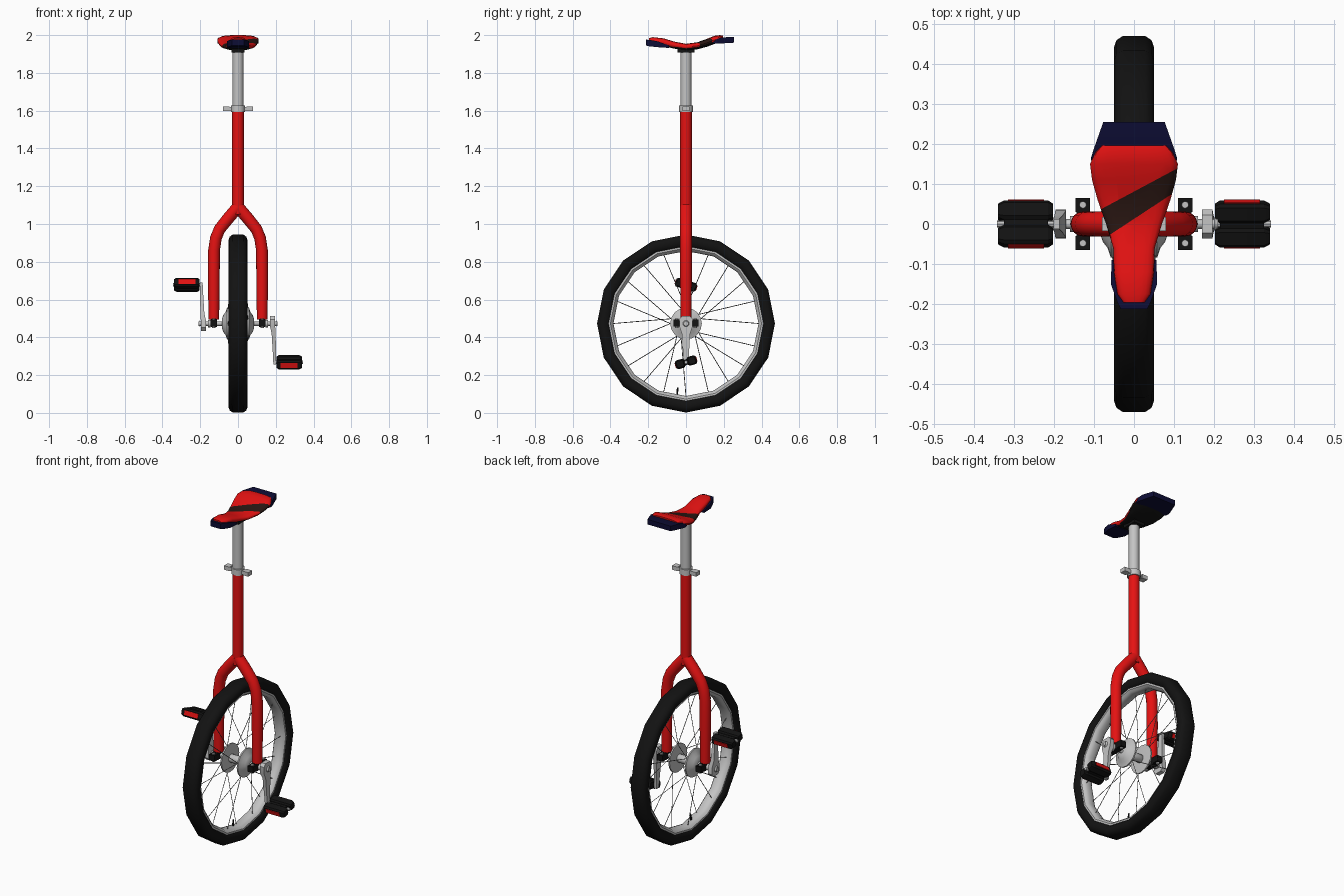
import bpy, bmesh, math
from mathutils import Vector, Matrix

if "Cube" in bpy.data.objects:
    bpy.data.objects.remove(bpy.data.objects["Cube"])

HUB = 0.473  # wheel centre height


def material(name, r, g, b):
    m = bpy.data.materials.new(name)
    m.diffuse_color = (r, g, b, 1)
    m.use_nodes = True
    m.node_tree.nodes["Principled BSDF"].inputs["Base Color"].default_value = m.diffuse_color
    return m


RED = material("red paint", 0.78, 0.006, 0.006)
BLACK = material("black rubber", 0.006, 0.006, 0.006)
SILVER = material("silver metal", 0.55, 0.55, 0.55)
NAVY = material("navy plastic", 0.004, 0.004, 0.035)
STRIPE = material("dark stripe", 0.022, 0.008, 0.006)
GREY = material("spoke grey", 0.2, 0.2, 0.2)


def build(name, lofts, mat, sym=None, closed=False, angle=40):
    """Skin each list of rings; sym 'mirror' flips x, 'turn' spins half a turn about the hub."""
    bm = bmesh.new()
    copies = [lambda p: p]
    if sym == "mirror":
        copies.append(lambda p: (-p[0], p[1], p[2]))
    if sym == "turn":
        copies.append(lambda p: (-p[0], p[1], 2 * HUB - p[2]))
    for f in copies:
        for rings in lofts:
            vs = [[bm.verts.new(f(tuple(p))) for p in ring] for ring in rings]
            n, k = len(vs[0]), len(vs)
            for i in range(k if closed else k - 1):
                a, b = vs[i], vs[(i + 1) % k]
                for j in range(n):
                    bm.faces.new((a[j], a[(j + 1) % n], b[(j + 1) % n], b[j]))
            if not closed:
                bm.faces.new(vs[0])
                bm.faces.new(vs[-1])
    bmesh.ops.recalc_face_normals(bm, faces=bm.faces)
    me = bpy.data.meshes.new(name)
    bm.to_mesh(me)
    bm.free()
    ob = bpy.data.objects.new(name, me)
    bpy.context.collection.objects.link(ob)
    me.materials.append(mat)
    bpy.ops.object.select_all(action="DESELECT")
    ob.select_set(True)
    bpy.context.view_layer.objects.active = ob
    bpy.ops.object.shade_smooth_by_angle(angle=math.radians(angle))
    return ob


def rod(stations, n=12):
    """Round tube through (point, radius) stations."""
    pts = [Vector(p) for p, _ in stations]
    d = (pts[-1] - pts[0]).normalized()
    ref = Vector((0, 1, 0)) if abs(d.y) < 0.8 else Vector((1, 0, 0))
    rings = []
    for i, (_, r) in enumerate(stations):
        t = (pts[min(i + 1, len(pts) - 1)] - pts[max(i - 1, 0)])
        t = d if t.length < 1e-6 else t.normalized()
        u = t.cross(ref).normalized()
        v = t.cross(u)
        rings.append([pts[i] + r * (math.cos(a) * u + math.sin(a) * v)
                      for a in (2 * math.pi * j / n for j in range(n))])
    return rings


def xrod(profile, n=12, y=0, z=HUB):
    """Turned part along x from (x, radius) pairs."""
    return [[(x, y + r * math.sin(2 * math.pi * j / n), z - r * math.cos(2 * math.pi * j / n))
             for j in range(n)] for x, r in profile]


def box(x0, x1, y0, y1, z0, z1):
    return [[(x0, y0, z), (x1, y0, z), (x1, y1, z), (x0, y1, z)] for z in (z0, z1)]


def wheel_ring(half, n=16):
    """Closed ring about the hub from a half profile of (x, radius), mirrored."""
    prof = half + [(-x, r) for x, r in reversed(half) if x > 0]
    return [[(x, r * math.sin(a), HUB - r * math.cos(a)) for x, r in prof]
            for a in (2 * math.pi * i / n for i in range(n))]


# Wheel
build("tyre", [wheel_ring([(0.03, 0.404), (0.046, 0.42), (0.05, 0.443), (0.044, 0.46),
                           (0.028, 0.471)])], BLACK, closed=True, angle=50)
build("rim", [wheel_ring([(0.036, 0.412), (0.036, 0.4), (0.026, 0.389), (0.012, 0.384)])],
      SILVER, closed=True)
build("hub_flange", [xrod([(0.046, 0.03), (0.05, 0.084), (0.058, 0.084), (0.066, 0.06),
                           (0.078, 0.045), (0.086, 0.02)], 16)], SILVER, "mirror", angle=30)
build("axle", [xrod([(-0.21, 0.012), (-0.06, 0.012), (-0.045, 0.024), (0.045, 0.024),
                     (0.06, 0.012), (0.21, 0.012)])], SILVER)

spokes = []
for i in range(20):
    side = 1 if i % 2 else -1
    a = 2 * math.pi * i / 20
    b = a + math.radians(20) * (1 if (i // 2) % 2 else -1)
    spokes.append(rod([((side * 0.054, 0.076 * math.sin(b), HUB + 0.076 * math.cos(b)), 0.002),
                       ((side * 0.012, 0.388 * math.sin(a), HUB + 0.388 * math.cos(a)), 0.002)], 4))
build("spokes", spokes, GREY)
build("valve", [rod([((0, -0.047, 0.088), 0.005), ((0, -0.046, 0.115), 0.005),
                     ((0, -0.044, 0.135), 0.003)], 8)], BLACK)

# Frame: fork legs, neck and post
build("fork_legs", [rod([((0.128, 0, 0.495), 0.028), ((0.128, 0, 0.7), 0.031),
                         ((0.127, 0, 0.86), 0.031), ((0.117, 0, 0.925), 0.031),
                         ((0.098, 0, 0.972), 0.031), ((0.05, 0, 1.032), 0.032),
                         ((0.0, 0, 1.09), 0.032)], 16)], RED, "mirror")
build("frame_tube", [rod([((0, 0, 1.05), 0.03), ((0, 0, 1.12), 0.031),
                          ((0, 0, 1.6), 0.031)], 16)], RED)
build("seat_post", [rod([((0, 0, 1.55), 0.029), ((0, 0, 1.925), 0.029)], 16)], SILVER)
build("post_clamp", [rod([((0, 0, 1.592), 0.037), ((0, 0, 1.628), 0.037)], 16),
                     box(-0.055, 0.055, -0.014, 0.014, 1.599, 1.62)], SILVER)
build("clamp_ends", [box(0.045, 0.08, -0.018, 0.018, 1.598, 1.622)], SILVER, "mirror")

# Bearing holders with bolts
build("bearing_holders", [box(0.11, 0.146, -0.065, -0.03, 0.458, 0.494),
                          box(0.11, 0.146, 0.03, 0.065, 0.458, 0.494),
                          box(0.112, 0.144, -0.03, 0.03, 0.455, 0.497)], BLACK, "mirror")
build("bearing_bolts", [rod([((0.128, y, 0.45), 0.009), ((0.128, y, 0.5), 0.009)], 8)
                        for y in (-0.048, 0.048)], SILVER, "mirror")
build("axle_spacers", [xrod([(0.146, 0.02), (0.16, 0.02)]), xrod([(0.2, 0.017), (0.207, 0.013)])],
      SILVER, "turn")

# Cranks: right one down, left one up
crank = [[(x0, -w, z), (x1, -w, z), (x1, w, z), (x0, w, z)] for z, w, x0, x1 in
         ((0.512, 0.022, 0.17, 0.197), (0.495, 0.036, 0.17, 0.197), (0.455, 0.034, 0.17, 0.197),
          (0.42, 0.022, 0.178, 0.199), (0.29, 0.014, 0.186, 0.202), (0.255, 0.012, 0.187, 0.202))]
build("cranks", [crank], SILVER, "turn", angle=25)

# Pedals
PZ = 0.268
tilt = Matrix.Translation((0, 0, PZ)) @ Matrix.Rotation(math.radians(17), 4, "X")


def tilted(rings):
    return [[tilt @ Vector(p) for p in ring] for ring in rings]


def pad(yc):
    h, t, c = 0.025, 0.024, 0.008
    oct_ = [(-h, -t + c), (-h + c, -t), (h - c, -t), (h, -t + c),
            (h, t - c), (h - c, t), (-h + c, t), (-h, t - c)]
    return tilted([[(x, yc + s * a, s * b) for a, b in oct_]
                   for x, s in ((0.203, 0.72), (0.215, 1), (0.325, 1), (0.34, 0.72))])


build("pedal_pads", [pad(-0.032), pad(0.032), tilted(box(0.215, 0.325, -0.02, 0.02, -0.015, 0.015))],
      BLACK, "turn", angle=25)
build("pedal_spindles", [xrod([(0.19, 0.009), (0.343, 0.009)], 8, 0, PZ)], SILVER, "turn")
build("pedal_reflectors", [tilted(box(0.225, 0.315, y - 0.003, y + 0.003, -0.013, 0.013))
                           for y in (-0.057, 0.057)], RED, "turn")


# Seat: rounded sections lofted from front to back
def section(y, w, zb, zt, n=20):
    ring, mid, half = [], (zb + zt) / 2, (zt - zb) / 2
    for j in range(n):
        c, s = math.cos(2 * math.pi * j / n), math.sin(2 * math.pi * j / n)
        ring.append((math.copysign(abs(c) ** 0.75, c) * w, y,
                     mid + math.copysign(abs(s) ** 0.75, s) * half))
    return ring


seat = build("seat", [[section(*s) for s in (
    (-0.197, 0.026, 1.965, 1.984), (-0.175, 0.042, 1.95, 1.989), (-0.12, 0.05, 1.942, 1.983),
    (-0.06, 0.052, 1.928, 1.965), (0, 0.07, 1.92, 1.954), (0.06, 0.091, 1.925, 1.962),
    (0.11, 0.105, 1.938, 1.98), (0.15, 0.11, 1.953, 1.996), (0.18, 0.097, 1.966, 2.0),
    (0.196, 0.082, 1.976, 1.997))]], RED)
seat.data.materials.append(BLACK)
seat.data.materials.append(STRIPE)
lines = [((-0.05, -0.02), (0.11, 0.085)), ((-0.077, 0.04), (0.11, 0.14))]  # stripe edges
bm = bmesh.new()
bm.from_mesh(seat.data)


def above(p, line):
    (ax, ay), (bx, by) = line
    return (bx - ax) * (p.y - ay) - (by - ay) * (p.x - ax)


for (ax, ay), (bx, by) in lines:
    bmesh.ops.bisect_plane(bm, geom=bm.verts[:] + bm.edges[:] + bm.faces[:], dist=1e-5,
                           plane_co=(ax, ay, 0), plane_no=(ay - by, bx - ax, 0))
for f in bm.faces:
    c = f.calc_center_median()
    if f.normal.z < -0.75:
        f.material_index = 1
    elif above(c, lines[0]) > 0 > above(c, lines[1]):
        f.material_index = 2
bm.to_mesh(seat.data)
bm.free()


# Bumpers and seat mount
def slab(stations):
    return [[(-w, y, zb), (w, y, zb), (w, y, zt), (-w, y, zt)] for y, w, zb, zt in stations]


build("rear_bumper", [slab([(0.14, 0.104, 1.955, 1.967), (0.165, 0.108, 1.955, 1.98),
                            (0.19, 0.1, 1.956, 1.988), (0.255, 0.077, 1.96, 1.99)])], NAVY, angle=25)
build("front_bumper", [slab([(-0.213, 0.033, 1.945, 1.976), (-0.195, 0.042, 1.941, 1.975),
                             (-0.15, 0.058, 1.936, 1.967), (-0.09, 0.056, 1.932, 1.945)])],
      NAVY, angle=25)
build("seat_mount", [box(-0.035, 0.035, -0.045, 0.045, 1.908, 1.928)], BLACK)
